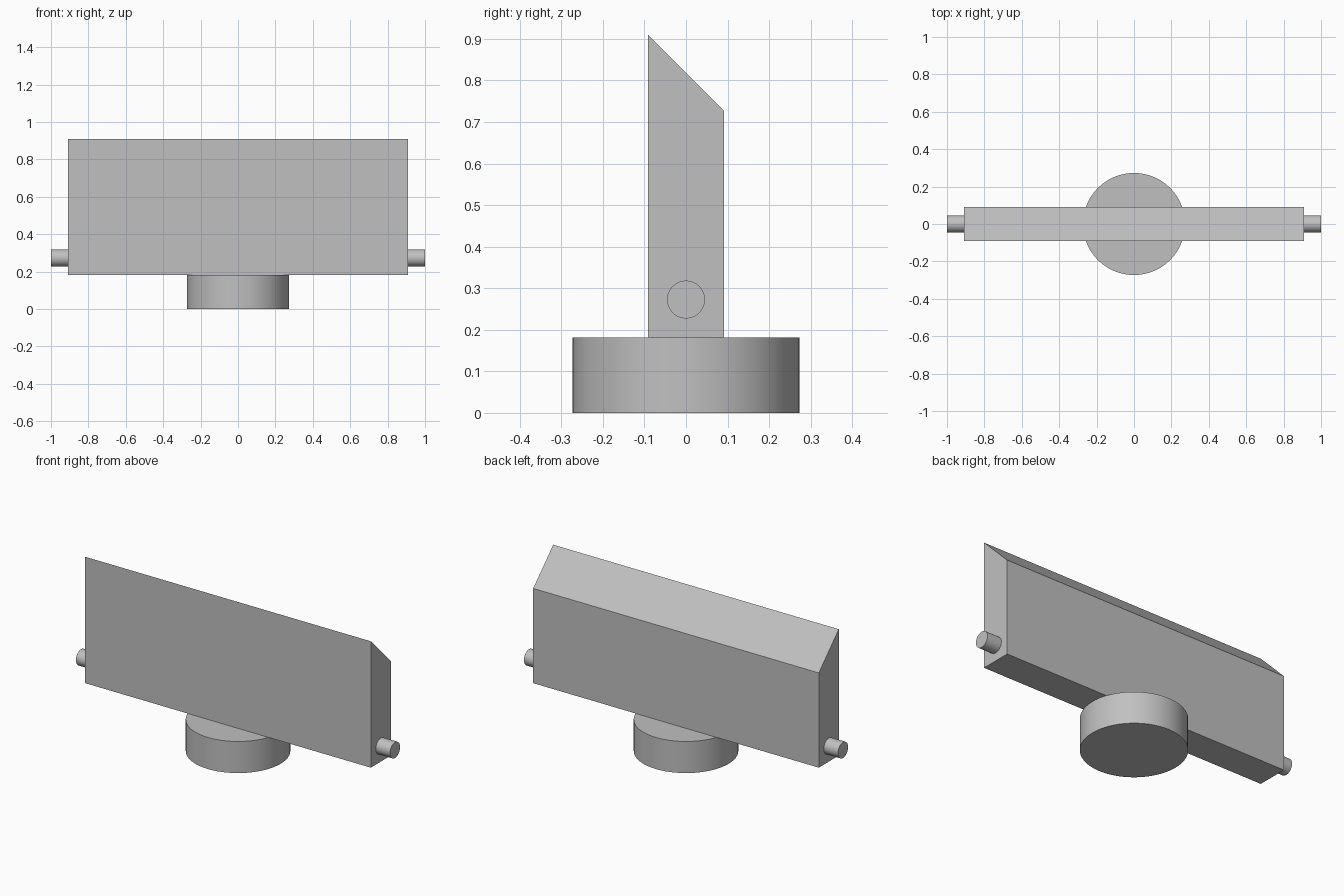
import bpy, bmesh, math

if "Cube" in bpy.data.objects:
    bpy.data.objects.remove(bpy.data.objects["Cube"])

U = 1 / 11  # base module: the overall length is 22 modules

grey = bpy.data.materials.new("light grey")
grey.diffuse_color = (0.53, 0.53, 0.53, 1)
grey.use_nodes = True
grey.node_tree.nodes["Principled BSDF"].inputs["Base Color"].default_value = grey.diffuse_color


def cylinder(name, radius, depth, location, rotation=(0, 0, 0)):
    bpy.ops.mesh.primitive_cylinder_add(vertices=64, radius=radius, depth=depth,
                                        location=location, rotation=rotation)
    ob = bpy.context.object
    ob.name = name
    ob.data.materials.append(grey)
    bpy.ops.object.shade_smooth_by_angle(angle=math.radians(30))
    return ob


# Round base
cylinder("round_base", 3 * U, 2 * U, (0, 0, U))

# Upright plate with a top edge sloping down to the back
profile = [(-U, 2 * U), (U, 2 * U), (U, 8 * U), (-U, 10 * U)]
bm = bmesh.new()
face = bm.faces.new([bm.verts.new((-10 * U, y, z)) for y, z in profile])
ext = bmesh.ops.extrude_face_region(bm, geom=[face])
bmesh.ops.translate(bm, vec=(20 * U, 0, 0),
                    verts=[g for g in ext["geom"] if isinstance(g, bmesh.types.BMVert)])
bmesh.ops.recalc_face_normals(bm, faces=bm.faces)
mesh = bpy.data.meshes.new("bevelled_plate")
bm.to_mesh(mesh)
bm.free()
mesh.materials.append(grey)
bpy.context.collection.objects.link(bpy.data.objects.new("bevelled_plate", mesh))

# Pivot pins on both ends
for side, label in ((-1, "left"), (1, "right")):
    cylinder(label + "_pin", U / 2, U, (side * 10.5 * U, 0, 3 * U), (0, math.pi / 2, 0))
